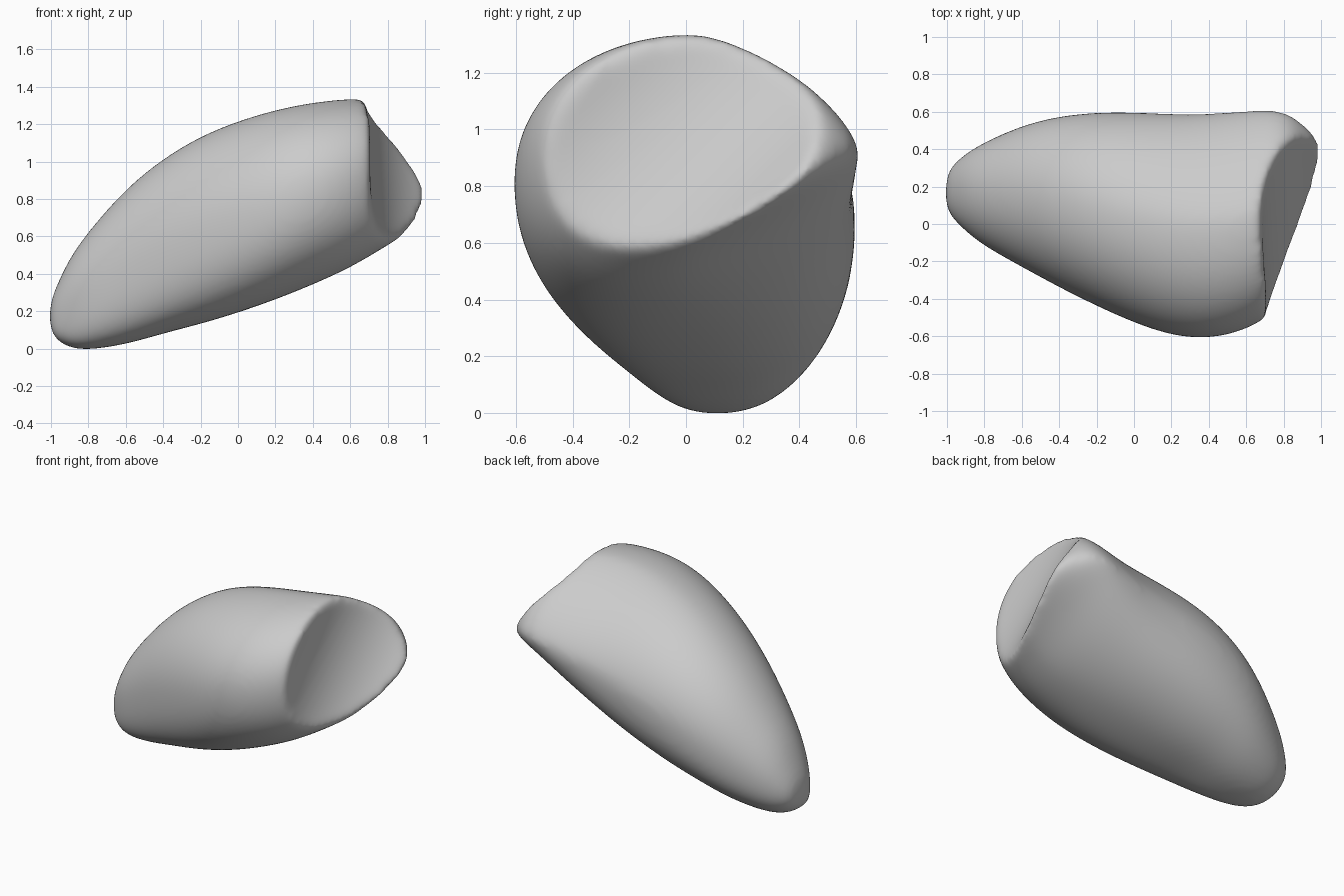
import bpy, bmesh
from math import sin, cos, tau
from mathutils import Vector

cube = bpy.data.objects.get("Cube")
if cube:
    bpy.data.objects.remove(cube)

SEGMENTS = 40

# Cross-sections along the body: x, front y, back y, bottom z, top z
STATIONS = [
    (-1.01, .09, .26, .1, .24), (-.97, .03, .32, .04, .34),
    (-.9, -.04, .38, 0, .49), (-.8, -.12, .44, -.01, .63),
    (-.6, -.23, .53, .02, .86), (-.4, -.34, .58, .08, 1.02),
    (-.2, -.44, .6, .13, 1.14), (0, -.53, .6, .19, 1.22),
    (.2, -.6, .59, .26, 1.28), (.4, -.62, .59, .34, 1.32),
    (.6, -.57, .61, .43, 1.34), (.75, -.48, .62, .52, 1.34),
    (.85, -.36, .59, .58, 1.28), (.95, -.16, .5, .64, 1.15),
    (1.05, .05, .38, .7, .98),
]


def power(v, p):
    return abs(v) ** p * (1 if v >= 0 else -1)


def ramp(x, start, end):
    return min(1, max(0, (x - start) / (end - start)))


def section(bm, x, y0, y1, z0, z1):
    """Rounded outline whose back corners flatten towards the broad end."""
    end = ramp(x, .3, .8)
    upper_back = 2 - .55 * ramp(x, -.5, .5)
    lower_back = 2.4 - .9 * end
    lower_front = 2.6 - .5 * ramp(x, -.4, .4)
    lean = .05 + .08 * end
    ring = []
    for i in range(SEGMENTS):
        c, s = cos(tau * i / SEGMENTS), sin(tau * i / SEGMENTS)
        if s < 0:
            p = lower_back if c > 0 else lower_front
        else:
            p = upper_back if c > 0 else 2.1
        y = (y0 + y1) / 2 + (y1 - y0) / 2 * power(c, 2 / p)
        z = (z0 + z1) / 2 + (z1 - z0) / 2 * power(s, 2 / p)
        if s < 0:
            y -= lean * s * s
        ring.append(bm.verts.new((x, y, z)))
    return ring


# Stone body lofted through the sections
bm = bmesh.new()
rings = [section(bm, *s) for s in STATIONS]
for a, b in zip(rings, rings[1:]):
    for i in range(SEGMENTS):
        j = (i + 1) % SEGMENTS
        bm.faces.new((a[i], a[j], b[j], b[i]))
bm.faces.new(rings[0])
bm.faces.new(rings[-1])
bmesh.ops.recalc_face_normals(bm, faces=bm.faces)
mesh = bpy.data.meshes.new("stone_body")
bm.to_mesh(mesh)
bm.free()
body = bpy.data.objects.new("stone_body", mesh)
bpy.context.collection.objects.link(body)

# Large slanting cylinder that scoops a trough across the end face
normal = Vector((.917, -.255, .306)).normalized()
axis = Vector((-.039, .7, .7))
radius = .8
centre = Vector((.76, .02, .91)) + normal * radius
bpy.ops.mesh.primitive_cylinder_add(
    vertices=128, radius=radius, depth=4, location=centre,
    rotation=axis.to_track_quat('Z', 'Y').to_euler())
cutter = bpy.context.object
cutter.name = "end_scoop_cutter"
cutter.hide_render = True

# Round the loft, scoop the end, then soften every edge
body.modifiers.new("round", 'SUBSURF').levels = 2
scoop = body.modifiers.new("scoop", 'BOOLEAN')
scoop.operation = 'DIFFERENCE'
scoop.object = cutter
remesh = body.modifiers.new("remesh", 'REMESH')
remesh.mode = 'VOXEL'
remesh.voxel_size = .016
soften = body.modifiers.new("soften", 'SMOOTH')
soften.factor = .5
soften.iterations = 45

bpy.ops.object.select_all(action='DESELECT')
body.select_set(True)
bpy.context.view_layer.objects.active = body
for name in ("round", "scoop", "remesh", "soften"):
    bpy.ops.object.modifier_apply(modifier=name)
bpy.data.objects.remove(cutter)
bpy.ops.object.shade_smooth()

# Plain grey stone
grey = bpy.data.materials.new("stone_grey")
grey.use_nodes = True
colour = (.6, .6, .6, 1)
grey.diffuse_color = colour
grey.node_tree.nodes["Principled BSDF"].inputs["Base Color"].default_value = colour
body.data.materials.clear()
body.data.materials.append(grey)
